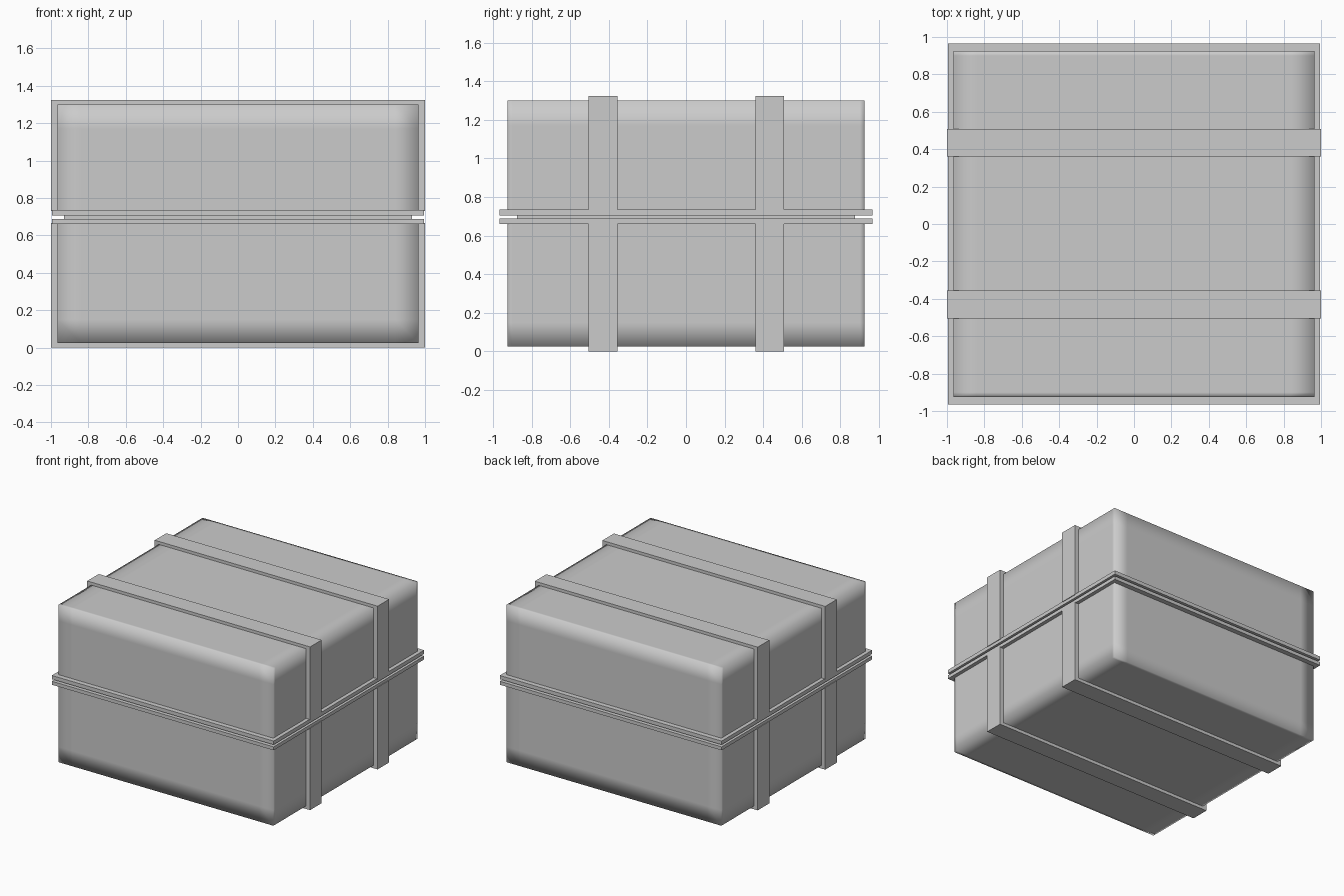
import bpy, bmesh
from mathutils import Vector

if "Cube" in bpy.data.objects:
    bpy.data.objects.remove(bpy.data.objects["Cube"])

BX, BY = 0.965, 0.925        # body half sizes
Z0, Z1 = 0.025, 1.30         # body bottom and top


def finish(bm, name, smooth=False):
    bmesh.ops.recalc_face_normals(bm, faces=bm.faces[:])
    me = bpy.data.meshes.new(name)
    bm.to_mesh(me)
    bm.free()
    for p in me.polygons:
        p.use_smooth = smooth
    ob = bpy.data.objects.new(name, me)
    bpy.context.collection.objects.link(ob)
    return ob


def half_shell(name, za, zb, loop_z, open_z):
    """Open box with support loops, smooth shaded for soft-looking corners."""
    bm = bmesh.new()
    bmesh.ops.create_cube(bm, size=1)
    for v in bm.verts:
        v.co = Vector((v.co.x * 2 * BX, v.co.y * 2 * BY,
                       za + (v.co.z + 0.5) * (zb - za)))
    loops = [((s * 0.84, 0, 0), (1, 0, 0)) for s in (-1, 1)]
    loops += [((0, s * 0.90, 0), (0, 1, 0)) for s in (-1, 1)]
    loops.append(((0, 0, loop_z), (0, 0, 1)))
    for co, no in loops:
        bmesh.ops.bisect_plane(bm, geom=bm.verts[:] + bm.edges[:] + bm.faces[:],
                               plane_co=co, plane_no=no)
    bmesh.ops.recalc_face_normals(bm, faces=bm.faces[:])
    rim = [f for f in bm.faces if all(abs(v.co.z - open_z) < 1e-4 for v in f.verts)]
    bmesh.ops.delete(bm, geom=rim, context='FACES')
    return finish(bm, name, True)


def ring(name, ox, oy, ix, iy, za, zb):
    """Rectangular frame."""
    bm = bmesh.new()
    corners = ((-1, -1), (1, -1), (1, 1), (-1, 1))
    rows = [[bm.verts.new((sx * x, sy * y, z)) for sx, sy in corners]
            for x, y, z in ((ox, oy, za), (ox, oy, zb), (ix, iy, zb), (ix, iy, za))]
    for i in range(4):
        a, b = rows[i], rows[(i + 1) % 4]
        for j in range(4):
            k = (j + 1) % 4
            bm.faces.new((a[j], a[k], b[k], b[j]))
    return finish(bm, name)


def strap(name, y, width, z_rim, z_in, z_out):
    """U-shaped band wrapped round one half of the box."""
    outer = [(-1, z_rim), (-1, z_out), (1, z_out), (1, z_rim)]
    inner = [(-BX, z_rim), (-BX, z_in), (BX, z_in), (BX, z_rim)]
    bm = bmesh.new()
    faces = []
    o = [bm.verts.new((x, y - width / 2, z)) for x, z in outer]
    n = [bm.verts.new((x, y - width / 2, z)) for x, z in inner]
    for i in range(3):
        faces.append(bm.faces.new((o[i], o[i + 1], n[i + 1], n[i])))
    ext = bmesh.ops.extrude_face_region(bm, geom=faces, use_keep_orig=True)
    bmesh.ops.translate(bm, vec=(0, width, 0),
                        verts=[g for g in ext['geom'] if isinstance(g, bmesh.types.BMVert)])
    return finish(bm, name)


# Lower and upper halves of the box
half_shell("lower_box", Z0, 0.67, 0.15, 0.67)
half_shell("upper_box", 0.725, Z1, 1.17, 0.725)

# Flanges either side of the seam, and the recessed lip between them
ring("lower_flange", 0.995, 0.965, 0.92, 0.87, 0.66, 0.688)
ring("upper_flange", 0.995, 0.965, 0.92, 0.87, 0.705, 0.735)
ring("inner_lip", 0.93, 0.875, 0.91, 0.855, 0.66, 0.735)

# Straps around both halves
for side, y in (("front", -0.43), ("back", 0.435)):
    strap(side + "_lower_strap", y, 0.148, 0.665, Z0, 0.0)
    strap(side + "_upper_strap", y, 0.148, 0.73, Z1, 1.324)
